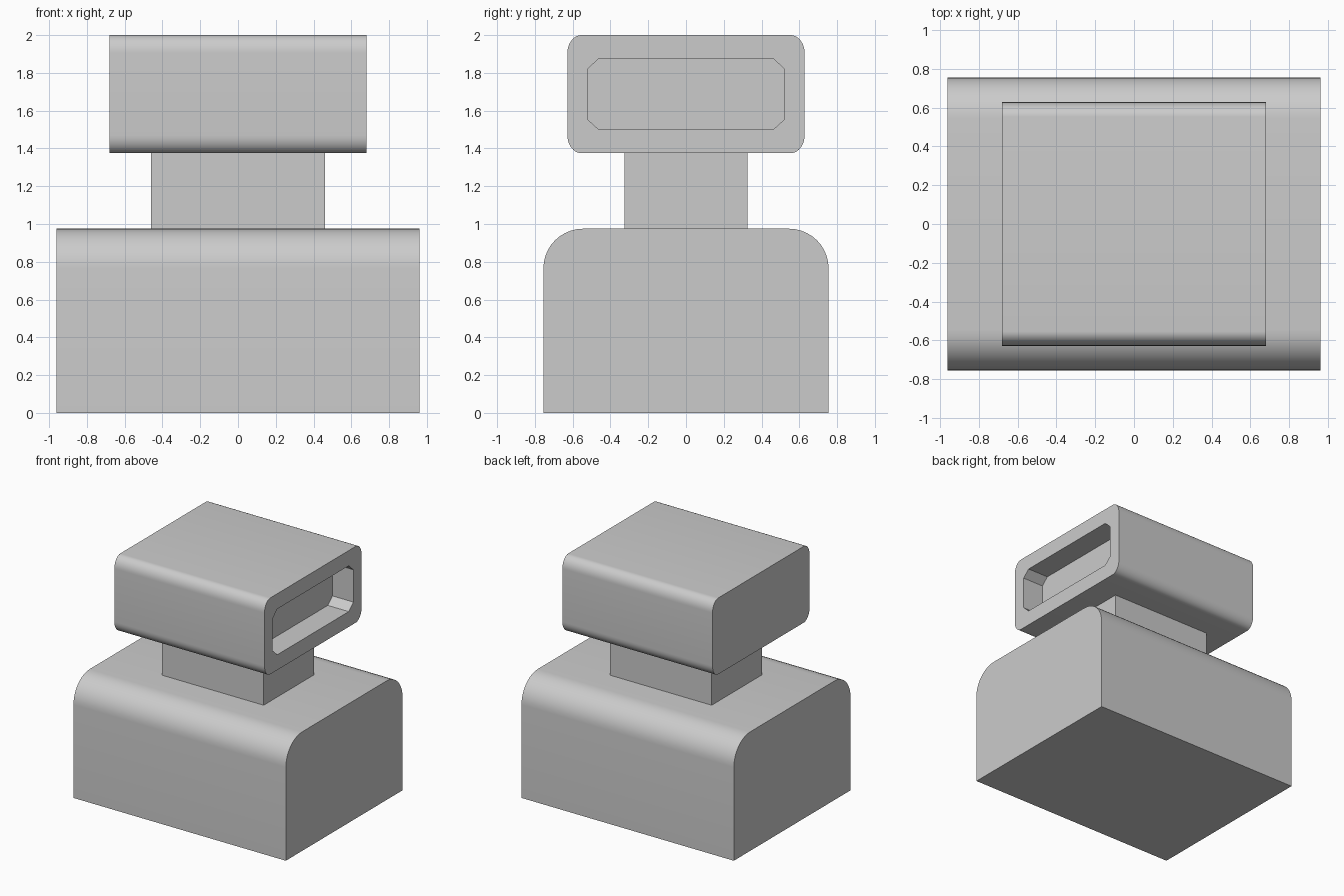
import bpy, bmesh, math

if "Cube" in bpy.data.objects:
    bpy.data.objects.remove(bpy.data.objects["Cube"])


def rounded(y, z0, z1, ry, rz, bottom=True, steps=10):
    """Counter-clockwise YZ outline with elliptical corners."""
    pts = []
    for sy, sz, start in ((1, 1, 0), (-1, 1, 90), (-1, -1, 180), (1, -1, 270)):
        if sz < 0 and not bottom:
            pts.append((sy * y, z0))
            continue
        cz = z1 - rz if sz > 0 else z0 + rz
        for i in range(steps + 1):
            a = math.radians(start + 90 * i / steps)
            pts.append((sy * (y - ry) + ry * math.cos(a), cz + rz * math.sin(a)))
    return pts


def extrude_x(name, outline, x0, x1):
    """Solid made by sweeping a YZ outline along x."""
    bm = bmesh.new()
    face = bm.faces.new([bm.verts.new((x0, y, z)) for y, z in outline])
    geom = bmesh.ops.extrude_face_region(bm, geom=[face])["geom"]
    verts = [g for g in geom if isinstance(g, bmesh.types.BMVert)]
    bmesh.ops.translate(bm, verts=verts, vec=(x1 - x0, 0, 0))
    bmesh.ops.recalc_face_normals(bm, faces=bm.faces)
    mesh = bpy.data.meshes.new(name)
    bm.to_mesh(mesh)
    bm.free()
    obj = bpy.data.objects.new(name, mesh)
    bpy.context.collection.objects.link(obj)
    return obj


def smooth(obj):
    bpy.ops.object.select_all(action='DESELECT')
    obj.select_set(True)
    bpy.context.view_layer.objects.active = obj
    bpy.ops.object.shade_smooth_by_angle(angle=math.radians(30))


# Base block with rounded top edges
base = extrude_x("base", rounded(0.755, 0, 0.975, 0.21, 0.21, bottom=False), -0.962, 0.962)
smooth(base)

# Square neck
extrude_x("neck", [(0.325, 1.375), (-0.325, 1.375), (-0.325, 0.975), (0.325, 0.975)], -0.46, 0.46)

# Rounded head with a chamfered pocket in its right end
head = extrude_x("head", rounded(0.628, 1.375, 2.0, 0.075, 0.095), -0.68, 0.68)
pocket = extrude_x("pocket_cutter", rounded(0.522, 1.5, 1.875, 0.06, 0.055, steps=1), 0.49, 0.8)
pocket.hide_render = True
pocket.hide_set(True)
cut = head.modifiers.new("pocket", 'BOOLEAN')
cut.operation = 'DIFFERENCE'
cut.solver = 'EXACT'
cut.object = pocket
bpy.context.view_layer.objects.active = head
bpy.ops.object.modifier_apply(modifier=cut.name)
bpy.data.objects.remove(pocket)
smooth(head)
